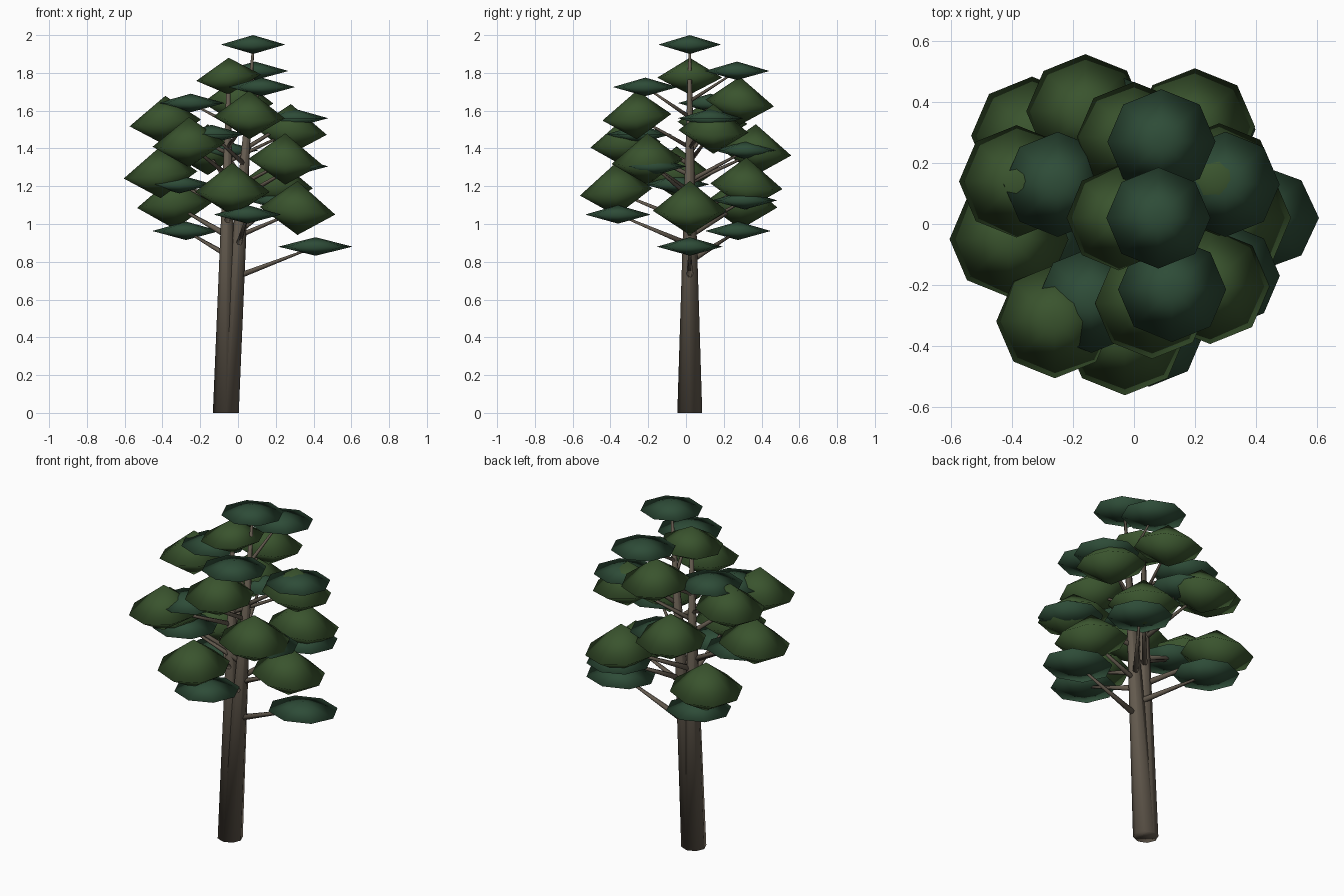
import bpy, bmesh, math
from mathutils import Vector, Matrix

if "Cube" in bpy.data.objects:
    bpy.data.objects.remove(bpy.data.objects["Cube"])


def material(name, rgb):
    m = bpy.data.materials.new(name)
    m.diffuse_color = (*rgb, 1)
    m.use_nodes = True
    m.node_tree.nodes["Principled BSDF"].inputs["Base Color"].default_value = m.diffuse_color
    return m


BARK = material("bark", (0.125, 0.102, 0.076))
GREEN = material("leaf_green", (0.042, 0.088, 0.027))
DARK = material("leaf_dark", (0.027, 0.072, 0.039))


def finish(bm, name, mat):
    bmesh.ops.recalc_face_normals(bm, faces=bm.faces)
    for f in bm.faces:
        f.smooth = True
    me = bpy.data.meshes.new(name)
    bm.to_mesh(me)
    bm.free()
    me.materials.append(mat)
    ob = bpy.data.objects.new(name, me)
    bpy.context.collection.objects.link(ob)


def limb(name, a, b, r1, r2, sides, flat=False):
    """Tapered limb; flat=True keeps its end rings horizontal."""
    a, b = Vector(a), Vector(b)
    q = Matrix() if flat else (b - a).to_track_quat('Z', 'Y').to_matrix().to_4x4()
    bm = bmesh.new()
    rings = []
    for p, r in ((a, r1), (b, r2)):
        rings.append([bm.verts.new(p + q @ Vector((r * math.cos(t), r * math.sin(t), 0)))
                      for t in (math.tau * i / sides for i in range(sides))])
    for i in range(sides):
        j = (i + 1) % sides
        bm.faces.new((rings[0][i], rings[0][j], rings[1][j], rings[1][i]))
    bm.faces.new(rings[0])
    bm.faces.new(rings[1])
    finish(bm, name, BARK)


def clump(name, c, r, up, down, mat, tilt=0.0, stretch=1.0, sides=8):
    """Double cone of leaves, tipped outwards from the trunk."""
    out = Vector((c[0] + 0.03, c[1] - 0.02, 0)).normalized()
    rot = Matrix.Rotation(tilt, 4, Vector((-out.y, out.x, 0)))
    c = Vector(c)
    bm = bmesh.new()
    ring = [bm.verts.new(c + rot @ Vector((r * stretch * math.cos(t), r * math.sin(t), 0)))
            for t in (math.tau * i / sides for i in range(sides))]
    for h in (up, -down):
        tip = bm.verts.new(c + Vector((0, 0, h)))
        for i in range(sides):
            bm.faces.new((ring[i], ring[(i + 1) % sides], tip))
    finish(bm, name, mat)


# Two stems growing from one foot
LEAN = (Vector((-0.062, 0.02, 0)), Vector((0.08, 0.02, 1.93)))
UPRIGHT = (Vector((-0.067, 0.02, 0)), Vector((-0.05, 0.02, 1.80)))
limb("leaning_stem", *LEAN, 0.066, 0.006, 8, True)
limb("upright_stem", *UPRIGHT, 0.066, 0.008, 8, True)

# Leaf clump centres, spiralling up each stem
dark = [(0.41, 0.02, 0.88), (-0.275, 0.275, 0.963), (0.05, -0.36, 1.05), (0.22, 0.31, 1.125),
        (-0.31, -0.05, 1.21), (0.30, -0.17, 1.305), (-0.07, 0.32, 1.39), (-0.14, -0.25, 1.475),
        (0.30, 0.13, 1.56), (-0.25, 0.13, 1.64), (0.125, -0.215, 1.725), (0.09, 0.27, 1.81)]
green = [(0.315, 0.02, 1.07), (-0.335, 0.29, 1.10), (-0.03, -0.37, 1.17), (0.20, 0.32, 1.20),
         (-0.41, -0.05, 1.26), (0.25, -0.205, 1.33), (-0.16, 0.37, 1.38), (-0.26, -0.32, 1.42),
         (0.28, 0.145, 1.49), (-0.385, 0.14, 1.535), (0.06, -0.26, 1.565), (0.0, 0.285, 1.64)]


def storey(label, points, stem, mat, r, up, down, tilt):
    for i, p in enumerate(points):
        k = i / (len(points) - 1)
        stretch = 1.13 if (mat is DARK and i == 0) else 1.03
        clump(f"{label}_clump_{i}", p, r[0] + (r[1] - r[0]) * k,
              up[0] + (up[1] - up[0]) * k, down[0] + (down[1] - down[0]) * k,
              mat, tilt, stretch)
        z = p[2] - 0.16
        start = stem[0].lerp(stem[1], z / stem[1].z)
        limb(f"{label}_branch_{i}", start, p, 0.018 - 0.007 * k, 0.005, 6)


storey("dark", dark, LEAN, DARK, (0.174, 0.172), (0.05, 0.05), (0.048, 0.048), 0.0)
storey("green", green, UPRIGHT, GREEN, (0.195, 0.182), (0.158, 0.14), (0.128, 0.115), 0.10)

# Crown clumps on the stem tips
clump("dark_crown", (0.08, 0.02, 1.95), 0.166, 0.05, 0.05, DARK, 0, 1.03)
clump("green_crown", (-0.05, 0.02, 1.775), 0.172, 0.105, 0.09, GREEN, 0.1)
